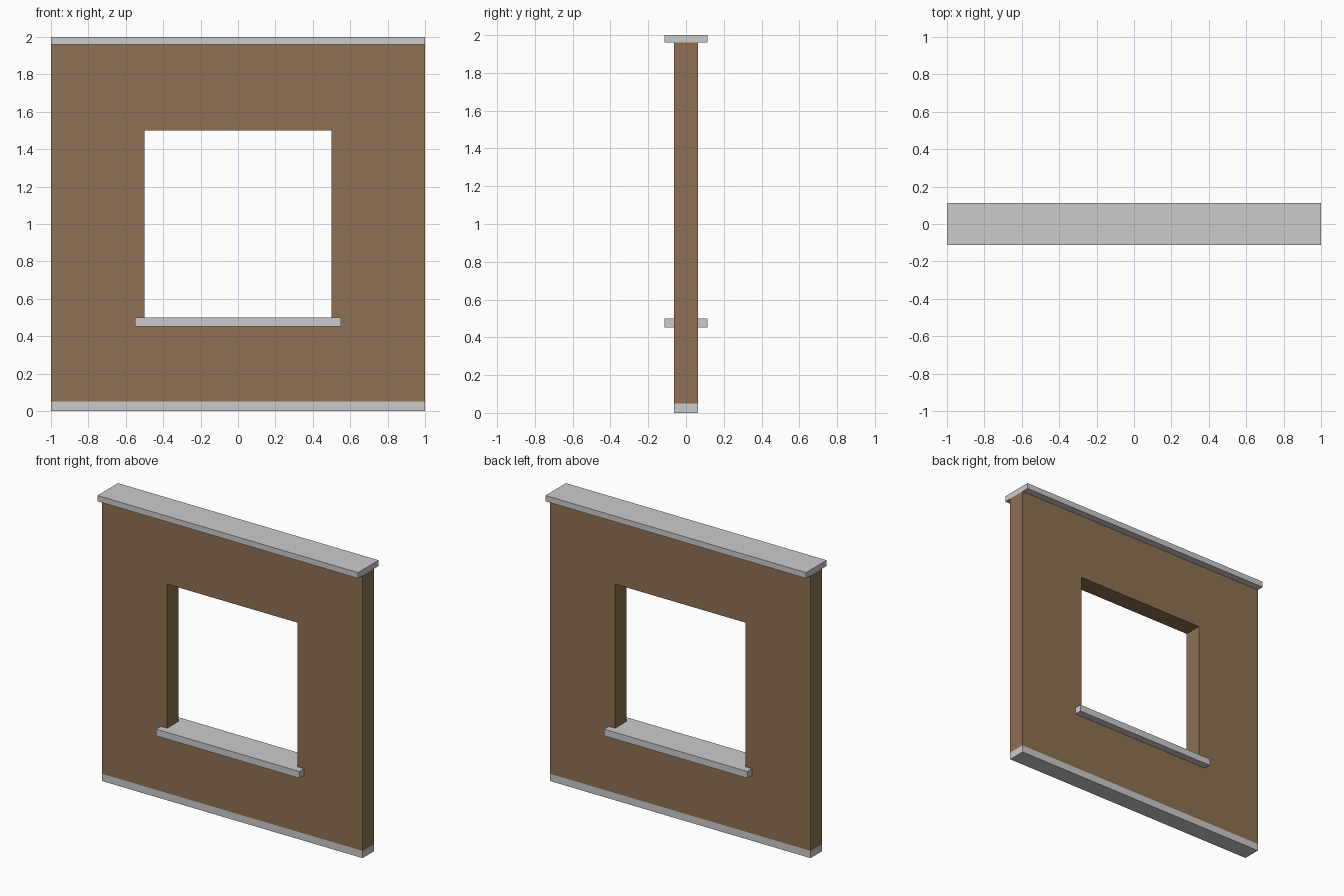
import bpy, bmesh

if "Cube" in bpy.data.objects:
    bpy.data.objects.remove(bpy.data.objects["Cube"])

WALL_Y, LEDGE_Y = 0.0625, 0.1125   # half depths


def material(name, color):
    mat = bpy.data.materials.new(name)
    mat.diffuse_color = color
    mat.use_nodes = True
    mat.node_tree.nodes["Principled BSDF"].inputs["Base Color"].default_value = mat.diffuse_color
    return mat


def add_object(name, bm, mat=None):
    bmesh.ops.recalc_face_normals(bm, faces=bm.faces)
    mesh = bpy.data.meshes.new(name)
    bm.to_mesh(mesh)
    bm.free()
    obj = bpy.data.objects.new(name, mesh)
    bpy.context.collection.objects.link(obj)
    if mat:
        mesh.materials.append(mat)
    return obj


def box(name, half_x, half_y, z0, z1):
    bm = bmesh.new()
    bmesh.ops.create_cube(bm, size=2)
    for v in bm.verts:
        v.co = (v.co.x * half_x, v.co.y * half_y, z0 if v.co.z < 0 else z1)
    return add_object(name, bm)


def framed_wall(name, half_x, z0, z1, hole_x, hole_z0, hole_z1, half_y, mat):
    bm = bmesh.new()

    def ring(hx, a, b):
        return [bm.verts.new((x, -half_y, z))
                for x, z in ((-hx, a), (hx, a), (hx, b), (-hx, b))]

    outer, inner = ring(half_x, z0, z1), ring(hole_x, hole_z0, hole_z1)
    faces = [bm.faces.new((outer[i], outer[(i + 1) % 4],
                           inner[(i + 1) % 4], inner[i])) for i in range(4)]
    ext = bmesh.ops.extrude_face_region(bm, geom=faces, use_keep_orig=True)
    moved = [g for g in ext["geom"] if isinstance(g, bmesh.types.BMVert)]
    bmesh.ops.translate(bm, verts=moved, vec=(0, 2 * half_y, 0))
    return add_object(name, bm, mat)


wood = material("brown_wall", (0.27, 0.165, 0.085, 1))

# Wall with window opening; the opening's lower edge is hidden in the sill
framed_wall("wall", 1.0, 0.05, 1.96, 0.5, 0.475, 1.5, WALL_Y, wood)

# Grey trim
box("base_strip", 1.0, WALL_Y, 0.0, 0.05)
box("window_sill", 0.55, LEDGE_Y, 0.453, 0.5)
box("top_cap", 1.0, LEDGE_Y, 1.96, 2.0)
